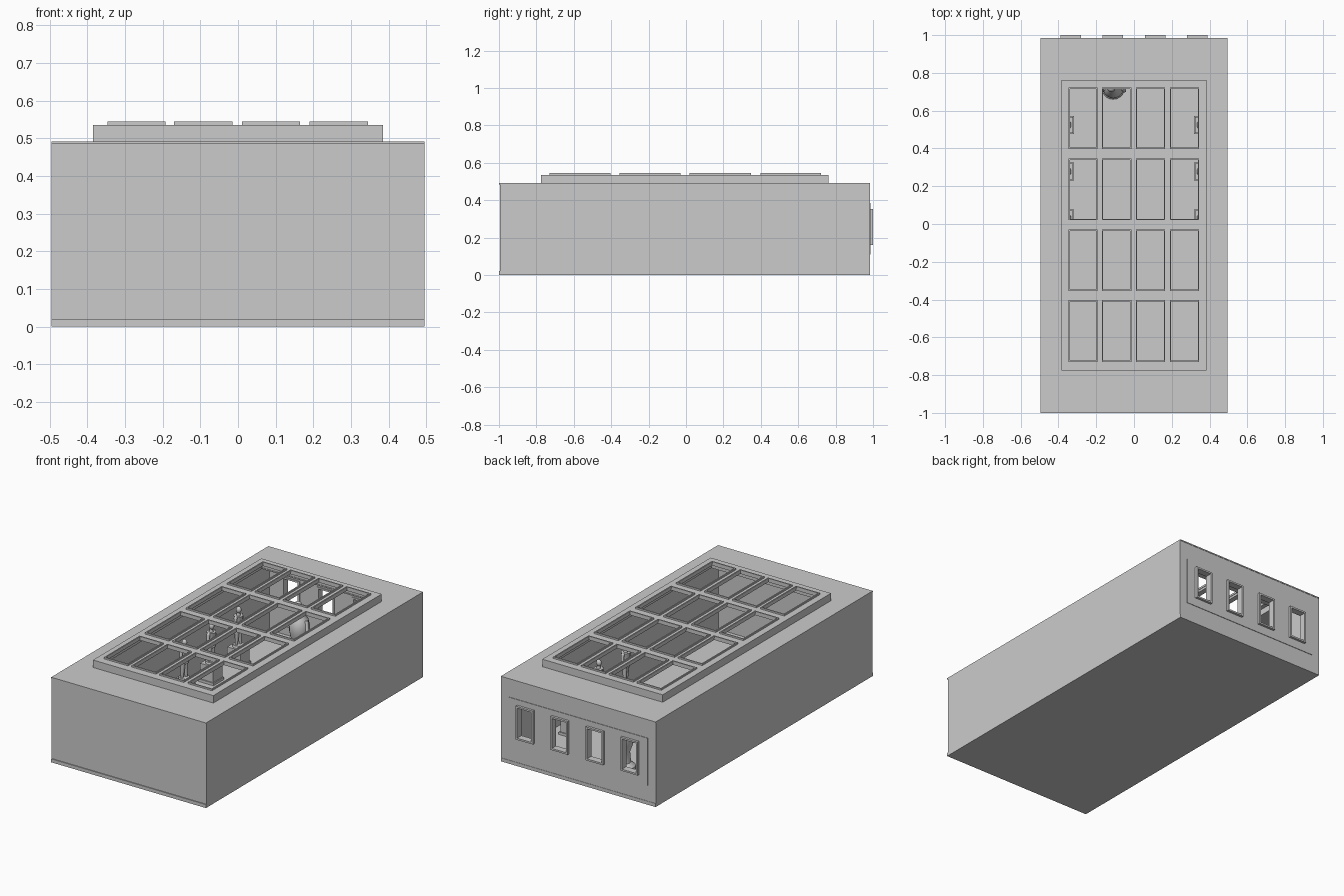
import bpy, bmesh
from mathutils import Vector, Matrix

if "Cube" in bpy.data.objects:
    bpy.data.objects.remove(bpy.data.objects["Cube"])


def finish(name, bm, smooth=False):
    bmesh.ops.recalc_face_normals(bm, faces=bm.faces)
    me = bpy.data.meshes.new(name)
    bm.to_mesh(me)
    bm.free()
    ob = bpy.data.objects.new(name, me)
    bpy.context.collection.objects.link(ob)
    if smooth:
        bpy.ops.object.select_all(action='DESELECT')
        ob.select_set(True)
        bpy.context.view_layer.objects.active = ob
        bpy.ops.object.shade_smooth_by_angle(angle=0.7)
    return ob


def add_box(bm, lo, hi):
    lo, hi = Vector(lo), Vector(hi)
    m = Matrix.Translation((lo + hi) / 2) @ Matrix.Diagonal((*(hi - lo), 1))
    bmesh.ops.create_cube(bm, size=1, matrix=m)


def box(name, lo, hi):
    bm = bmesh.new()
    add_box(bm, lo, hi)
    return finish(name, bm)


def pierced_plate(name, us, vs, w0, w1, is_hole, upright=False):
    """Flat slab made from a grid of cells, leaving some cells open."""
    bm = bmesh.new()
    at = (lambda u, v: (u, w0, v)) if upright else (lambda u, v: (u, v, w0))
    g = [[bm.verts.new(at(u, v)) for v in vs] for u in us]
    for i in range(len(us) - 1):
        for j in range(len(vs) - 1):
            if not is_hole(i, j):
                bm.faces.new((g[i][j], g[i + 1][j], g[i + 1][j + 1], g[i][j + 1]))
    loose = [v for v in bm.verts if not v.link_faces]
    bmesh.ops.delete(bm, geom=loose, context='VERTS')
    ext = bmesh.ops.extrude_face_region(bm, geom=bm.faces[:], use_keep_orig=True)
    d = Vector((0, w1 - w0, 0) if upright else (0, 0, w1 - w0))
    bmesh.ops.translate(bm, vec=d, verts=[e for e in ext['geom'] if isinstance(e, bmesh.types.BMVert)])
    return finish(name, bm)


def rim(name, x0, x1, v0, v1, t, w0, w1, upright=False):
    return pierced_plate(name, [x0, x0 + t, x1 - t, x1], [v0, v0 + t, v1 - t, v1], w0, w1,
                         lambda i, j: i == 1 and j == 1, upright)


# Floor and plain walls
X = 0.495
box("floor", (-X, -1, 0), (X, 0.985, 0.02))
box("front_wall", (-X, -0.995, 0.02), (X, -0.975, 0.485))
for s, n in ((-1, "left"), (1, "right")):
    box(n + "_wall", (min(s * X, s * 0.475), -0.975, 0.02), (max(s * X, s * 0.475), 0.965, 0.485))

# Back wall with four framed windows and a faint raised panel
wins = [(-0.39, -0.28), (-0.168, -0.057), (0.057, 0.168), (0.28, 0.39)]
cuts = [c for a, b in wins for c in (a + 0.005, b - 0.005)]
win_hole = lambda i, j: i % 2 == 1 and j == 1
pierced_plate("back_wall", [-X] + cuts + [X], [0.02, 0.165, 0.348, 0.485], 0.965, 0.983, win_hole, True)
pierced_plate("back_panel", [-0.445] + cuts + [0.445], [0.11, 0.165, 0.348, 0.385], 0.983, 0.986, win_hole, True)
for k, (a, b) in enumerate(wins):
    rim(f"window_frame_{k}", a, b, 0.16, 0.353, 0.01, 0.96, 1.0, True)

# Roof with raised skylight curb
pierced_plate("roof", [-X, -0.37, 0.37, X], [-1, -0.76, 0.745, 0.985], 0.485, 0.492,
              lambda i, j: i == 1 and j == 1)
rim("skylight_curb", -0.385, 0.385, -0.775, 0.763, 0.015, 0.485, 0.535)

# Skylight grid and pane rims
cols = [(-0.347, -0.193), (-0.17, -0.014), (0.01, 0.165), (0.19, 0.345)]
rows = [(-0.73, -0.403), (-0.355, -0.03), (0.02, 0.347), (0.397, 0.722)]
cx = [c for a, b in cols for c in (a + 0.004, b - 0.004)]
cy = [c for a, b in rows for c in (a + 0.004, b - 0.004)]
pierced_plate("skylight_grid", [-0.37] + cx + [0.37], [-0.76] + cy + [0.748], 0.52, 0.535,
              lambda i, j: i % 2 == 1 and j % 2 == 1)
for i, (a, b) in enumerate(cols):
    for j, (c, d) in enumerate(rows):
        rim(f"pane_rim_{i}_{j}", a, b, c, d, 0.007, 0.533, 0.544)


# Sculptures
def limb(bm, a, b, r0, r1):
    a, b = Vector(a), Vector(b)
    q = (b - a).to_track_quat('Z', 'Y').to_matrix().to_4x4()
    bmesh.ops.create_cone(bm, cap_ends=True, segments=10, radius1=r0, radius2=r1,
                          depth=(b - a).length, matrix=Matrix.Translation((a + b) / 2) @ q)


def ball(bm, c, r, scale=(1, 1, 1)):
    bmesh.ops.create_uvsphere(bm, u_segments=14, v_segments=9, radius=r,
                              matrix=Matrix.Translation(c) @ Matrix.Diagonal((*scale, 1)))


def standing_figure(name, x, y, z, face):
    bm = bmesh.new()
    limb(bm, (0, 0, 0), (0, 0, 0.012), 0.033, 0.03)
    for s in (-1, 1):
        limb(bm, (0.004 * s, 0.013 * s, 0.012), (0, 0.011 * s, 0.105), 0.008, 0.014)
        limb(bm, (0, 0.027 * s, 0.17), (0.004, 0.036 * s, 0.13), 0.009, 0.007)
        limb(bm, (0.004, 0.036 * s, 0.13), (0.02, 0.026 * s, 0.105), 0.007, 0.005)
        ball(bm, (0, 0.026 * s, 0.17), 0.01)
    limb(bm, (0, 0, 0.095), (0, 0, 0.135), 0.025, 0.019)
    limb(bm, (0, 0, 0.135), (0, 0, 0.178), 0.019, 0.026)
    limb(bm, (0, 0, 0.175), (0, 0, 0.2), 0.012, 0.008)
    ball(bm, (0.002, 0, 0.21), 0.015, (1, 0.9, 1.25))
    ob = finish(name, bm, True)
    ob.location = (x, y, z)
    ob.scale.x = face


for s, side in ((-1, "left"), (1, "right")):
    for k, y in enumerate((0.03, 0.277, 0.525)):
        x = s * 0.365
        bm = bmesh.new()
        add_box(bm, (x - 0.042, y - 0.042, 0.02), (x + 0.042, y + 0.042, 0.125))
        add_box(bm, (x - 0.048, y - 0.048, 0.02), (x + 0.048, y + 0.048, 0.035))
        finish(f"{side}_pedestal_{k}", bm)
        standing_figure(f"{side}_statue_{k}", x, y, 0.125, -s)

# Large rounded sculpture near the windows, lathed body with head and arms
bm = bmesh.new()
prof = [(0, 0.02), (0.06, 0.02), (0.06, 0.04), (0.035, 0.06), (0.03, 0.12), (0.045, 0.16),
        (0.055, 0.21), (0.055, 0.24), (0.045, 0.28), (0.02, 0.31), (0.012, 0.335), (0, 0.335)]
pv = [bm.verts.new((r, 0, z)) for r, z in prof]
pe = [bm.edges.new(p) for p in zip(pv, pv[1:])]
bmesh.ops.spin(bm, geom=pv + pe, cent=(0, 0, 0), axis=(0, 0, 1), angle=6.2831853, steps=20)
bmesh.ops.remove_doubles(bm, verts=bm.verts, dist=1e-4)
ball(bm, (-0.01, 0, 0.35), 0.022, (1, 1, 1.15))
for s in (-1, 1):
    limb(bm, (0.042 * s, 0, 0.275), (0.06 * s, -0.015, 0.215), 0.013, 0.009)
finish("large_sculpture", bm, True).location = (-0.11, 0.72, 0)
